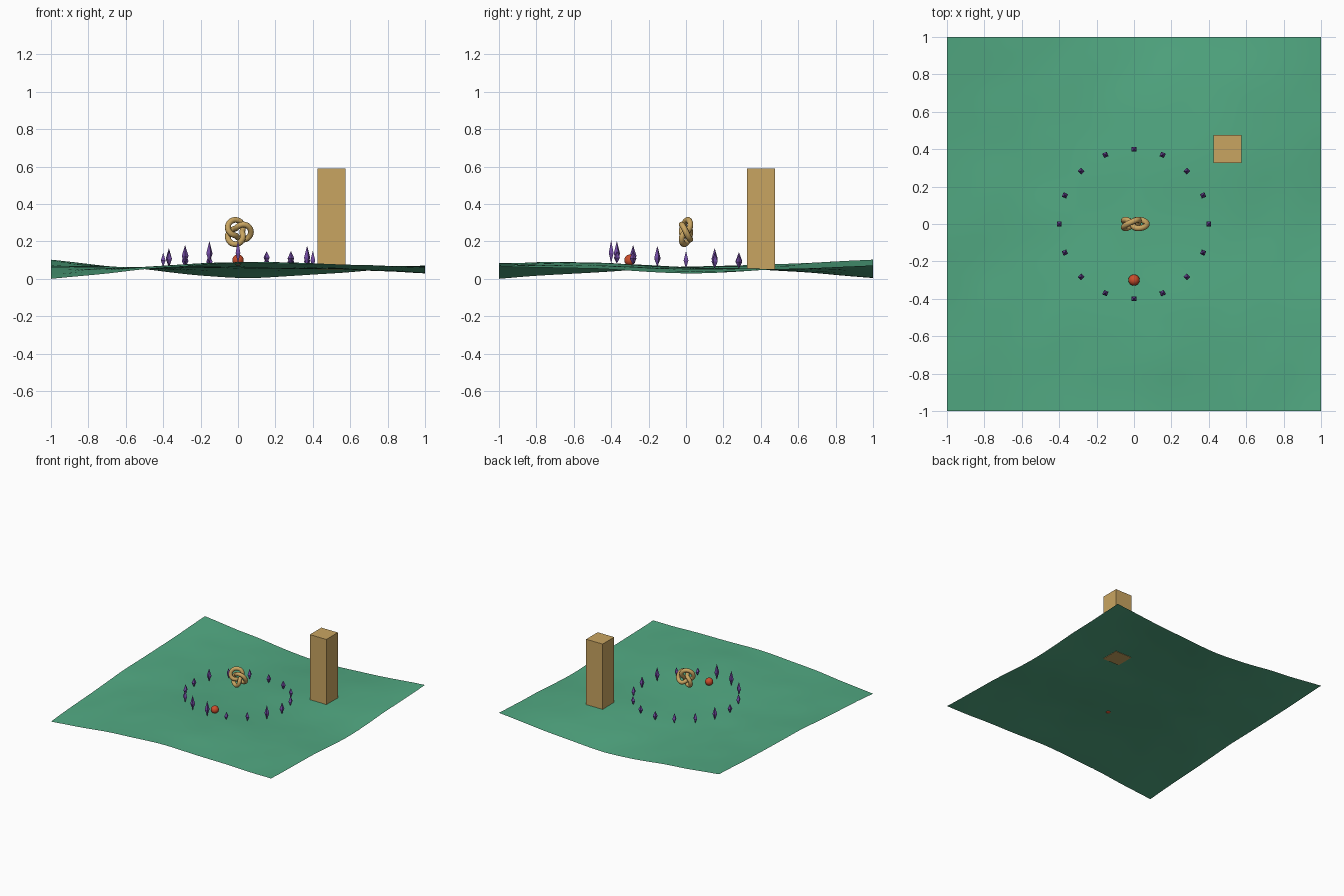
import bpy, bmesh, math
from mathutils import Vector, noise

if "Cube" in bpy.data.objects:
    bpy.data.objects.remove(bpy.data.objects["Cube"], do_unlink=True)


def material(name, rgb):
    lin = [((c / 255 + 0.055) / 1.055) ** 2.4 for c in rgb] + [1]
    m = bpy.data.materials.new(name)
    m.use_nodes = True
    m.diffuse_color = lin
    m.node_tree.nodes["Principled BSDF"].inputs["Base Color"].default_value = lin
    return m


grass = material("grass_green", (82, 170, 131))
sand = material("sandy_gold", (201, 165, 97))
violet = material("violet", (116, 76, 166))
red = material("brick_red", (204, 78, 44))


def finish(name, bm, mat, smooth=False):
    mesh = bpy.data.meshes.new(name)
    bm.to_mesh(mesh)
    bm.free()
    obj = bpy.data.objects.new(name, mesh)
    bpy.context.collection.objects.link(obj)
    mesh.materials.append(mat)
    for p in mesh.polygons:
        p.use_smooth = smooth
    return obj


# Rolling ground heights, rows from front to back, columns along x
HEIGHTS = [
    [.005, .055, .088, .08, .072],
    [.04, .07, .093, .083, .06],
    [.07, .067, .068, .058, .036],
    [.085, .062, .048, .058, .056],
    [.107, .055, .012, .035, .078],
]


def spline(vals, t):
    # Catmull-Rom through evenly spaced values, t in -1..1
    u = (t + 1) / 2 * (len(vals) - 1)
    i = min(int(u), len(vals) - 2)
    f = u - i
    ext = [2 * vals[0] - vals[1]] + vals + [2 * vals[-1] - vals[-2]]
    a, b, c, d = ext[i:i + 4]
    return b + f / 2 * (c - a + f * (2 * a - 5 * b + 4 * c - d + f * (3 * (b - c) + d - a)))


def ground(x, y):
    base = spline([spline(row, x) for row in HEIGHTS], y)
    return max(0, base + 0.004 * noise.noise(Vector((x * 4, y * 4, 0.5))))


# Ground sheet
bm = bmesh.new()
bmesh.ops.create_grid(bm, x_segments=50, y_segments=50, size=1)
for v in bm.verts:
    v.co.z = ground(v.co.x, v.co.y)
low = min(v.co.z for v in bm.verts)
for v in bm.verts:
    v.co.z -= low
finish("ground", bm, grass, True)

# Square tower
bm = bmesh.new()
bmesh.ops.create_cube(bm, size=1)
bmesh.ops.scale(bm, vec=(0.15, 0.15, 0.54), verts=bm.verts)
bmesh.ops.translate(bm, vec=(0.5, 0.4, 0.32), verts=bm.verts)
finish("tower", bm, sand)

# Ring of four-sided crystals
LENGTHS = [.09, .08, .07, .065, .07, .08, .08, .10, .07, .08, .10, .115, .12, .06, .07, .11]
for i, length in enumerate(LENGTHS):
    a = i * math.tau / len(LENGTHS)
    x, y = 0.4 * math.cos(a), 0.4 * math.sin(a)
    z = ground(x, y)
    bm = bmesh.new()
    tip = bm.verts.new((x, y, z + length))
    foot = bm.verts.new((x, y, z - 0.005))
    waist = []
    for k in range(4):
        b = a + math.pi / 4 + k * math.pi / 2
        waist.append(bm.verts.new((x + 0.018 * math.cos(b), y + 0.018 * math.sin(b),
                                   z + 0.42 * length)))
    for k in range(4):
        p, q = waist[k], waist[(k + 1) % 4]
        bm.faces.new((p, q, tip))
        bm.faces.new((q, p, foot))
    finish(f"crystal_{i + 1}", bm, violet)

# Floating trefoil knot
R, TUBE, STEPS, SIDES = 0.046, 0.0155, 96, 12


def knot(u):
    w = 1.5 * u
    r = R * (2 + math.cos(w)) / 2
    return Vector((r * math.cos(u), -R * math.sin(w) / 2, 0.25 + r * math.sin(u)))


bm = bmesh.new()
rings = []
for i in range(STEPS):
    u = i / STEPS * 4 * math.pi
    p, q = knot(u), knot(u + 0.01)
    t = (q - p).normalized()
    b = t.cross(p + q - Vector((0, 0, 0.5))).normalized()
    n = b.cross(t)
    rings.append([bm.verts.new(p + TUBE * (n * math.cos(k * math.tau / SIDES)
                                           + b * math.sin(k * math.tau / SIDES)))
                  for k in range(SIDES)])
for i in range(STEPS):
    r0, r1 = rings[i], rings[(i + 1) % STEPS]
    for k in range(SIDES):
        j = (k + 1) % SIDES
        bm.faces.new((r0[k], r0[j], r1[j], r1[k]))
bmesh.ops.recalc_face_normals(bm, faces=bm.faces)
finish("knot", bm, sand, True)

# Ball resting in the ground
bm = bmesh.new()
bmesh.ops.create_uvsphere(bm, u_segments=32, v_segments=16, radius=0.03)
bmesh.ops.translate(bm, vec=(0, -0.3, 0.1), verts=bm.verts)
finish("ball", bm, red, True)
